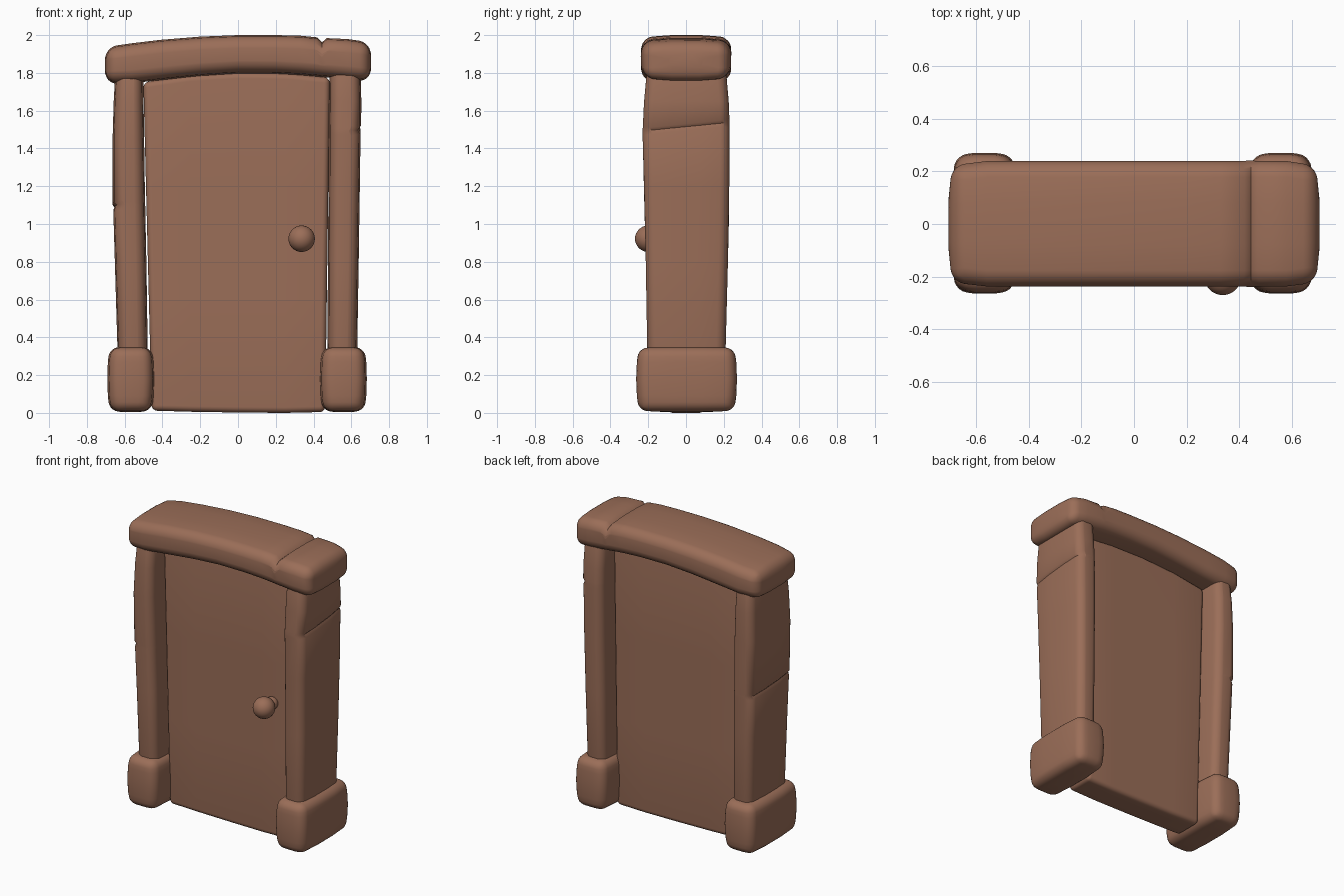
import bpy, bmesh, math

if "Cube" in bpy.data.objects:
    bpy.data.objects.remove(bpy.data.objects["Cube"])

wood = bpy.data.materials.new("warm brown wood")
wood.diffuse_color = (0.328, 0.156, 0.098, 1)
wood.use_nodes = True
wood.node_tree.nodes["Principled BSDF"].inputs["Base Color"].default_value = wood.diffuse_color


def finish(obj, angle=50):
    obj.data.materials.append(wood)
    bpy.ops.object.select_all(action='DESELECT')
    obj.select_set(True)
    bpy.context.view_layer.objects.active = obj
    bpy.ops.object.shade_smooth_by_angle(angle=math.radians(angle))


def loft(name, axis, sections, bevel, bulge=0.0, cap=0.0):
    """Soft-edged beam. Sections are (t, a0, a1, b0, b1, tilt):
    along x, a is y and b is z; along z, a is x and b is y.
    Corners sit in by bulge, end faces swell out by cap."""
    bm = bmesh.new()

    def ring_at(t, a0, a1, b0, b1, tilt):
        corners = ((-1, -1), (1, -1), (1, 1), (-1, 1))
        ring = []
        for i in range(4):
            (p, q), (r, s) = corners[i], corners[(i + 1) % 4]
            for k in range(3):
                f = k / 3
                u, v = p + (r - p) * f, q + (s - q) * f
                # bow each side outward in the middle
                a = (a0 + a1) / 2 + u * ((a1 - a0) / 2 - bulge * (k == 0 or abs(u) < 0.9) * (abs(u) > 0.9))
                b = (b0 + b1) / 2 + v * ((b1 - b0) / 2 - bulge * (k == 0 or abs(v) < 0.9) * (abs(v) > 0.9))
                w = t + v * tilt
                ring.append(bm.verts.new((w, a, b) if axis == 'x' else (a, b, w)))
        return ring

    def bridge(r, q):
        for i in range(12):
            j = (i + 1) % 12
            bm.faces.new((r[i], r[j], q[j], q[i]))

    rings = [ring_at(*s) for s in sections]
    pairs = []
    for r, q in zip(rings, rings[1:]):
        bridge(r, q)
        pairs += [(r[i], q[i]) for i in range(0, 12, 3)]
    for ring, s, sign in ((rings[0], sections[0], -1), (rings[-1], sections[-1], 1)):
        pairs += [(ring[i], ring[(i + 1) % 12]) for i in range(12)]
        if cap:
            t, a0, a1, b0, b1, tilt = s
            da, db = (a1 - a0) * 0.3, (b1 - b0) * 0.3
            inner = ring_at(t + sign * cap, a0 + da, a1 - da, b0 + db, b1 - db, tilt * 0.4)
            bridge(ring, inner)
            ring = inner
        bm.faces.new(ring)
    bmesh.ops.recalc_face_normals(bm, faces=bm.faces[:])
    bmesh.ops.bevel(bm, geom=[bm.edges.get(e) for e in pairs], offset=bevel,
                    segments=5, profile=0.5, affect='EDGES', clamp_overlap=False)
    bmesh.ops.recalc_face_normals(bm, faces=bm.faces[:])
    mesh = bpy.data.meshes.new(name)
    bm.to_mesh(mesh)
    bm.free()
    obj = bpy.data.objects.new(name, mesh)
    bpy.context.collection.objects.link(obj)
    finish(obj)


# Arched lintel with a crack across the top: x, bottom, top
arch = [(-0.692, 1.742, 1.938), (-0.56, 1.746, 1.957), (-0.41, 1.762, 1.975),
        (-0.2, 1.784, 1.992), (0, 1.797, 2.0), (0.2, 1.796, 2.0),
        (0.33, 1.789, 1.997), (0.42, 1.781, 1.988), (0.445, 1.778, 1.962),
        (0.47, 1.776, 1.984), (0.58, 1.766, 1.979), (0.692, 1.755, 1.963)]
loft("lintel", 'x', [(x, -0.222 if abs(x) > 0.69 else -0.237,
                      0.222 if abs(x) > 0.69 else 0.239, b, t, 0)
                     for x, b, t in arch], 0.05, 0.011, 0.013)

# Side posts, each with a slanted crack on the outer face
loft("left_post", 'z', [
    (0.27, -0.636, -0.477, -0.204, 0.208, 0), (0.8, -0.652, -0.485, -0.213, 0.222, 0),
    (1.07, -0.660, -0.491, -0.22, 0.228, -0.012), (1.09, -0.652, -0.491, -0.22, 0.228, -0.012),
    (1.105, -0.664, -0.492, -0.221, 0.228, -0.012), (1.45, -0.664, -0.497, -0.229, 0.231, 0),
    (1.65, -0.658, -0.500, -0.222, 0.226, 0), (1.83, -0.648, -0.503, -0.205, 0.21, 0)],
    0.04, 0.01)
loft("right_post", 'z', [
    (0.27, 0.473, 0.630, -0.204, 0.208, 0), (0.8, 0.476, 0.639, -0.213, 0.222, 0),
    (1.2, 0.479, 0.645, -0.222, 0.229, 0), (1.495, 0.481, 0.649, -0.230, 0.230, 0.022),
    (1.515, 0.481, 0.641, -0.230, 0.230, 0.022), (1.53, 0.481, 0.652, -0.229, 0.230, 0.022),
    (1.65, 0.483, 0.653, -0.222, 0.226, 0), (1.83, 0.485, 0.648, -0.205, 0.21, 0)],
    0.04, 0.01)

# Bulging foot blocks
for name, cx in (("left_foot", -0.568), ("right_foot", 0.558)):
    loft(name, 'z', [
        (z, cx - w, cx + w, -d, d + 0.006, 0)
        for z, w, d in ((0.012, 0.112, 0.25), (0.09, 0.121, 0.260), (0.18, 0.124, 0.264),
                        (0.27, 0.121, 0.260), (0.343, 0.112, 0.25))], 0.045, 0.011, 0.008)

# Recessed door slab with an arched top, wider at the top
loft("door", 'x', [
    (-0.479, -0.1, 0.1, 0.012, 1.75, -0.022), (-0.25, -0.1, 0.1, 0.006, 1.786, -0.006),
    (0, -0.1, 0.1, 0.002, 1.801, 0), (0.25, -0.1, 0.1, 0.0, 1.797, 0.004),
    (0.474, -0.1, 0.1, 0.005, 1.775, 0.012)], 0.03)

# Round knob on a small bead
for name, r, y in (("knob", 0.07, -0.2), ("knob_stem", 0.042, -0.12)):
    bpy.ops.mesh.primitive_uv_sphere_add(segments=32, ring_count=16, radius=r,
                                         location=(0.337, y, 0.922),
                                         rotation=(math.pi / 2, 0, 0))
    bpy.context.object.name = name
    finish(bpy.context.object)
